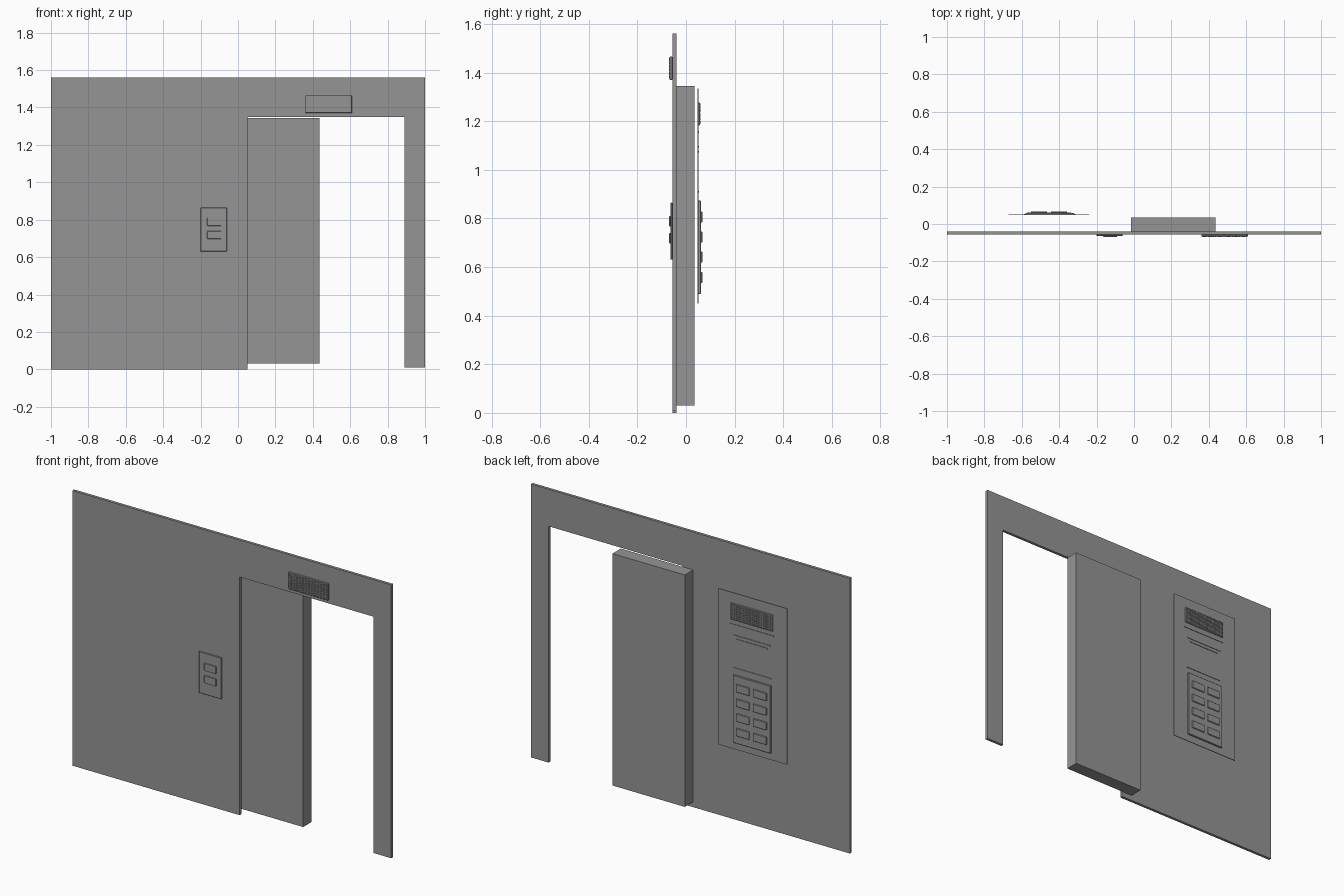
import bpy
import bmesh

cube = bpy.data.objects.get("Cube")
if cube:
    bpy.data.objects.remove(cube, do_unlink=True)

# Single painted-metal colour
GREY = (0.3, 0.3, 0.3, 1.0)
metal = bpy.data.materials.new("plain grey")
metal.use_nodes = True
metal.diffuse_color = GREY
metal.node_tree.nodes["Principled BSDF"].inputs["Base Color"].default_value = GREY


def finish(name, bm):
    bmesh.ops.recalc_face_normals(bm, faces=bm.faces)
    mesh = bpy.data.meshes.new(name)
    bm.to_mesh(mesh)
    bm.free()
    mesh.materials.append(metal)
    obj = bpy.data.objects.new(name, mesh)
    bpy.context.collection.objects.link(obj)
    return obj


def box(name, x, y, z, bevel=0):
    """Box from (min, max) pairs, with optional chamfered edges."""
    bm = bmesh.new()
    bmesh.ops.create_cube(bm, size=1)
    for v in bm.verts:
        for axis, (low, high) in enumerate((x, y, z)):
            v.co[axis] = high if v.co[axis] > 0 else low
    obj = finish(name, bm)
    if bevel:
        mod = obj.modifiers.new("chamfer", "BEVEL")
        mod.width = bevel
        mod.segments = 1
    return obj


def dot_display(name, x, z, back, out):
    """Shallow housing covered in a grid of small round dots."""
    side = 1 if out > back else -1
    face = out - side * 0.003
    box(name + "_housing", x, sorted((back, face)), z, 0.002)
    columns, rows, margin = 32, 12, 0.008
    step_x = (x[1] - x[0] - 2 * margin) / (columns - 1)
    step_z = (z[1] - z[0] - 2 * margin) / (rows - 1)
    bm = bmesh.new()
    bmesh.ops.create_cone(bm, cap_ends=True, segments=8, radius1=0.003,
                          radius2=0.003, depth=0.004)
    for v in bm.verts:
        px, py, pz = v.co
        v.co = (x[0] + margin + px, out - side * 0.002 + pz, z[0] + margin + py)
    dots = finish(name + "_dots", bm)
    for label, count, offset in (("columns", columns, (step_x, 0, 0)),
                                 ("rows", rows, (0, 0, step_z))):
        mod = dots.modifiers.new(label, "ARRAY")
        mod.count = count
        mod.use_relative_offset = False
        mod.use_constant_offset = True
        mod.constant_offset_displace = offset


# Wall with doorway cut out of its outline
outline = [(-1, 0), (0.05, 0), (0.05, 1.35), (0.89, 1.35),
           (0.89, 0.01), (1, 0.01), (1, 1.56), (-1, 1.56)]
bm = bmesh.new()
front = bm.faces.new([bm.verts.new((x, -0.056, z)) for x, z in outline])
extruded = bmesh.ops.extrude_face_region(bm, geom=[front])["geom"]
bmesh.ops.translate(bm, vec=(0, 0.016, 0),
                    verts=[v for v in extruded if isinstance(v, bmesh.types.BMVert)])
finish("wall", bm)

# Sliding door, half open
box("sliding_door", (-0.017, 0.437), (-0.04, 0.035), (0.03, 1.345))

# Outside: floor display and call panel
dot_display("outer_display", (0.36, 0.61), (1.37, 1.465), -0.056, -0.07)
box("call_panel", (-0.2, -0.06), (-0.064, -0.056), (0.63, 0.865), 0.002)
for i, z in enumerate((0.697, 0.767)):
    box(f"call_button_{i + 1}", (-0.165, -0.09), (-0.069, -0.063), (z, z + 0.043), 0.002)

# Inside: control panel with display and trim lines
box("control_panel", (-0.67, -0.24), (0.047, 0.051), (0.45, 1.335))
dot_display("inner_display", (-0.583, -0.317), (1.183, 1.277), 0.05, 0.06)
for i, (half, z) in enumerate(((0.137, 1.155), (0.115, 1.095),
                               (0.097, 1.075), (0.118, 0.91))):
    box(f"trim_line_{i + 1}", (-0.45 - half, -0.45 + half), (0.05, 0.054),
        (z - 0.003, z + 0.003))

# Keypad with two columns of buttons
box("keypad", (-0.573, -0.335), (0.05, 0.061), (0.49, 0.873), 0.002)
for row in range(4):
    for column, x in enumerate((-0.55, -0.443)):
        z = 0.535 + row * 0.083
        box(f"floor_button_{row * 2 + column + 1}", (x, x + 0.085),
            (0.06, 0.067), (z, z + 0.045), 0.002)
